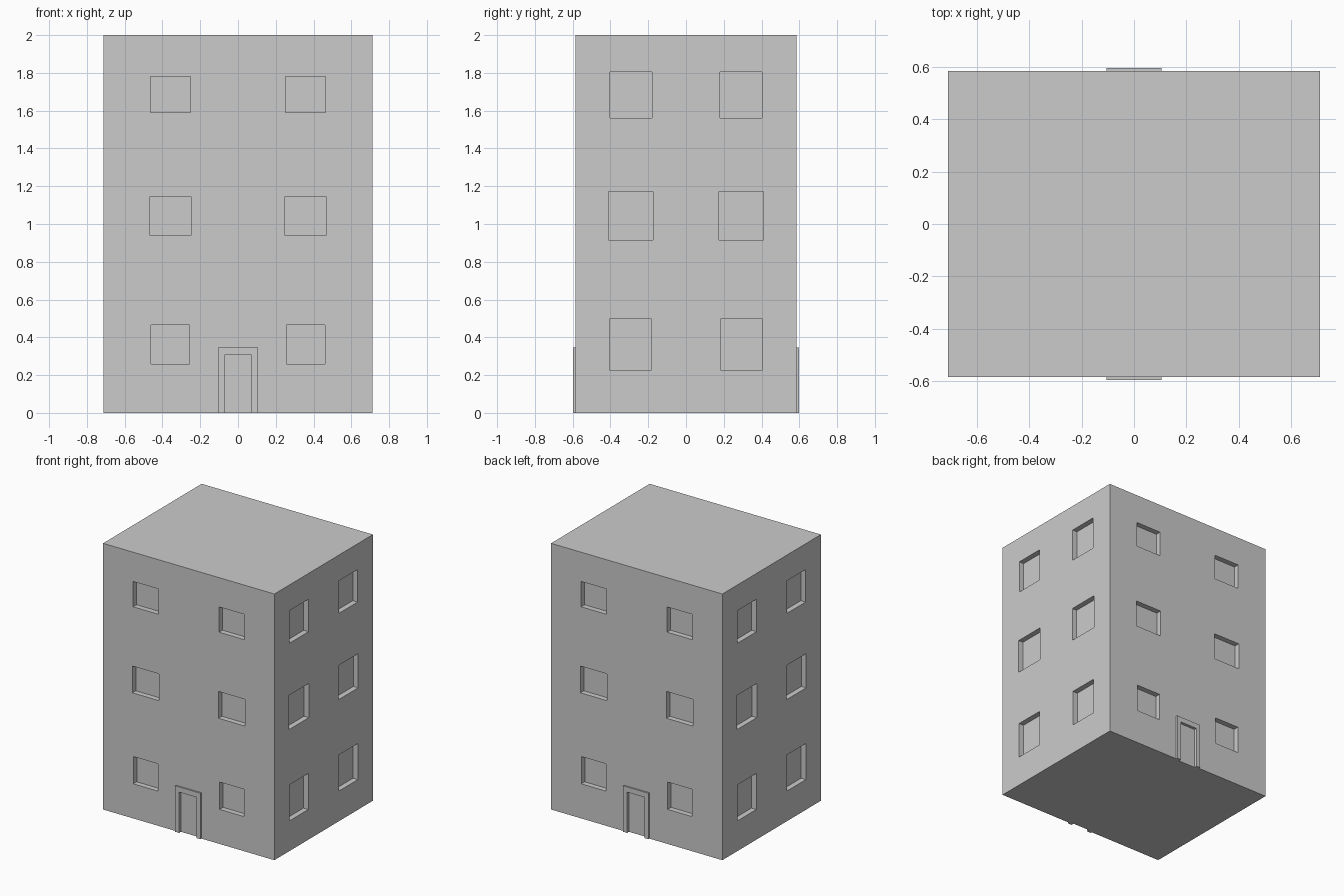
import bpy, bmesh
from mathutils import Matrix, Vector

if "Cube" in bpy.data.objects:
    bpy.data.objects.remove(bpy.data.objects["Cube"])

HX, HY, H = 0.712, 0.585, 2.0      # half width, half depth, height
RECESS = 0.04                      # window depth
DOOR_RECESS, FRAME_OUT = 0.01, 0.012

plaster = bpy.data.materials.new("grey_plaster")
plaster.diffuse_color = (0.6, 0.6, 0.6, 1)
plaster.use_nodes = True
plaster.node_tree.nodes["Principled BSDF"].inputs["Base Color"].default_value = plaster.diffuse_color


def add_box(bm, lo, hi):
    lo, hi = Vector(lo), Vector(hi)
    m = Matrix.Translation((lo + hi) / 2) @ Matrix.Diagonal((*(hi - lo), 1))
    bmesh.ops.create_cube(bm, size=1, matrix=m)


def make_object(name, bm):
    bmesh.ops.recalc_face_normals(bm, faces=bm.faces)
    mesh = bpy.data.meshes.new(name)
    bm.to_mesh(mesh)
    bm.free()
    mesh.materials.append(plaster)
    ob = bpy.data.objects.new(name, mesh)
    bpy.context.collection.objects.link(ob)
    return ob


# building block
bm = bmesh.new()
add_box(bm, (-HX, -HY, 0), (HX, HY, H))
walls = make_object("building_walls", bm)

# window openings per floor: inner edge, outer edge, bottom, top
front_windows = [(0.257, 0.46, 0.26, 0.465), (0.247, 0.468, 0.942, 1.143), (0.252, 0.463, 1.59, 1.78)]
side_windows = [(0.182, 0.405, 0.227, 0.498), (0.176, 0.41, 0.915, 1.172), (0.18, 0.403, 1.562, 1.806)]

bm = bmesh.new()
for face in (-1, 1):
    for side in (-1, 1):
        for a, b, z0, z1 in front_windows:
            c = side * (a + b) / 2
            w = (b - a) / 2
            add_box(bm, (c - w, face * HY - RECESS, z0), (c + w, face * HY + RECESS, z1))
        for a, b, z0, z1 in side_windows:
            c = side * (a + b) / 2
            w = (b - a) / 2
            add_box(bm, (face * HX - RECESS, c - w, z0), (face * HX + RECESS, c + w, z1))
    # shallow door recess
    add_box(bm, (-0.072, face * HY - DOOR_RECESS, -0.1), (0.072, face * HY + DOOR_RECESS, 0.306))
cutter = make_object("opening_cutter", bm)
cutter.hide_render = True

mod = walls.modifiers.new("openings", 'BOOLEAN')
mod.operation = 'DIFFERENCE'
mod.solver = 'EXACT'
mod.object = cutter
bpy.context.view_layer.objects.active = walls
bpy.ops.object.modifier_apply(modifier=mod.name)
bpy.data.objects.remove(cutter)

# door surrounds: an arch-shaped profile pushed out from the wall
outline = [(-0.105, 0), (-0.072, 0), (-0.072, 0.306), (0.072, 0.306),
           (0.072, 0), (0.105, 0), (0.105, 0.345), (-0.105, 0.345)]
for name, face in (("front_door_frame", -1), ("back_door_frame", 1)):
    bm = bmesh.new()
    f = bm.faces.new([bm.verts.new((x, face * HY, z)) for x, z in outline])
    ext = bmesh.ops.extrude_face_region(bm, geom=[f], use_keep_orig=True)
    moved = [v for v in ext["geom"] if isinstance(v, bmesh.types.BMVert)]
    bmesh.ops.translate(bm, verts=moved, vec=(0, face * FRAME_OUT, 0))
    make_object(name, bm)
